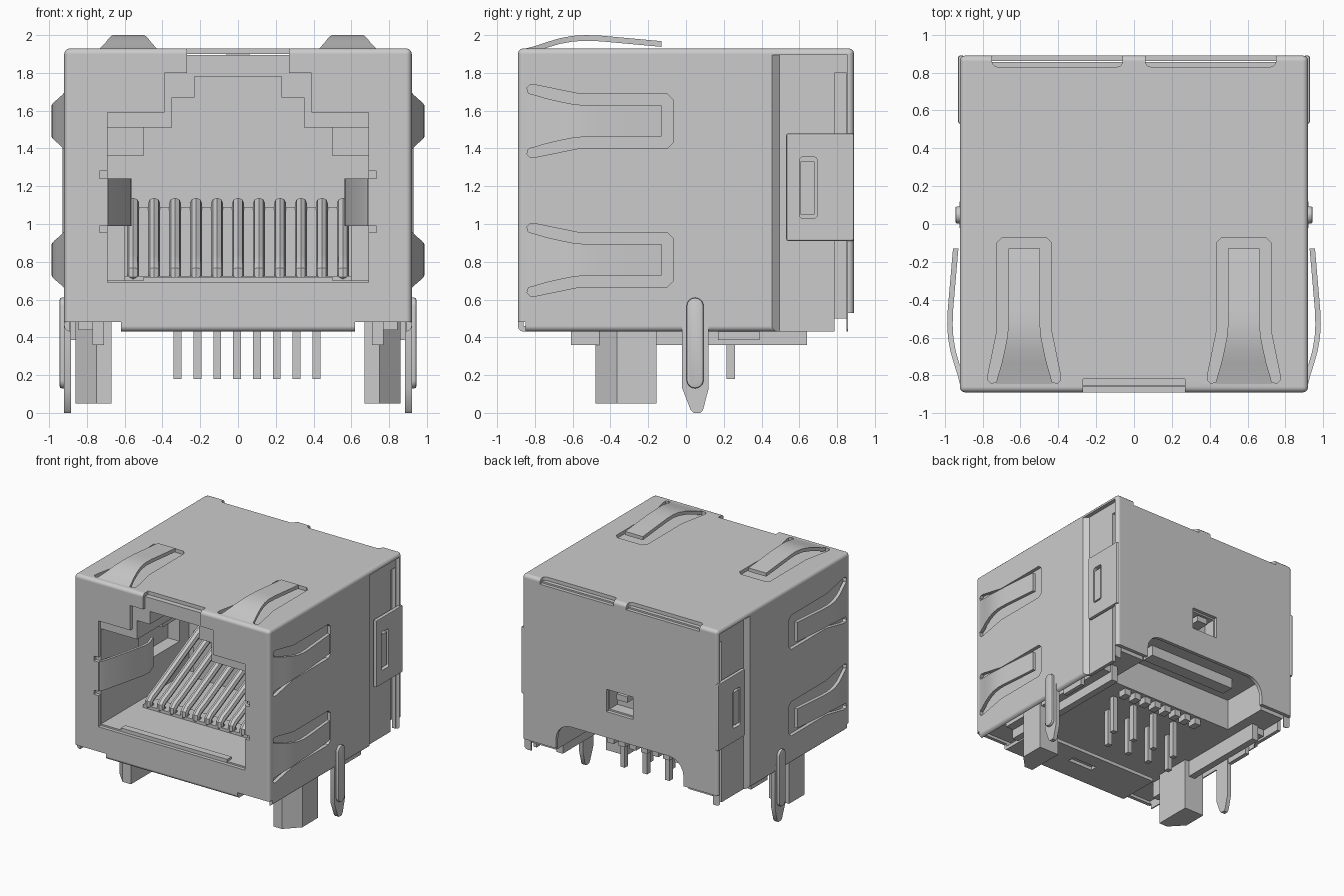
import bpy, bmesh
from math import cos, sin, pi

if "Cube" in bpy.data.objects:
    bpy.data.objects.remove(bpy.data.objects["Cube"])

def mesh_obj(name, verts, faces):
    me = bpy.data.meshes.new(name)
    me.from_pydata(verts, [], faces)
    bm = bmesh.new(); bm.from_mesh(me)
    bmesh.ops.recalc_face_normals(bm, faces=bm.faces)
    bm.to_mesh(me); bm.free()
    ob = bpy.data.objects.new(name, me)
    bpy.context.collection.objects.link(ob)
    return ob

def place_prism(name, pts, lo, hi, f):
    n = len(pts)
    verts = [f(a, b, h) for h in (lo, hi) for a, b in pts]
    faces = [list(range(n)), list(range(n, 2 * n))]
    faces += [[i, (i + 1) % n, n + (i + 1) % n, n + i] for i in range(n)]
    return mesh_obj(name, verts, faces)

AXIS = {'x': lambda a, b, h: (h, a, b), 'y': lambda a, b, h: (a, h, b), 'z': lambda a, b, h: (a, b, h)}

def prism(name, pts, lo, hi, axis):
    return place_prism(name, pts, lo, hi, AXIS[axis])

def box(name, x0, x1, y0, y1, z0, z1):
    return prism(name, [(x0, y0), (x1, y0), (x1, y1), (x0, y1)], min(z0, z1), max(z0, z1), 'z')

def sbox(name, s, x0, x1, *r):
    return box(name, s * x0, s * x1, *r)

def sym(half):
    return half + [(-x, y) for x, y in reversed(half)]

def round_rect(a0, a1, b0, b1, r, n=5):
    pts = []
    for ca, cb, t in ((a1 - r, b1 - r, 0), (a0 + r, b1 - r, 1), (a0 + r, b0 + r, 2), (a1 - r, b0 + r, 3)):
        for i in range(n + 1):
            w = (t + i / n) * pi / 2
            pts.append((ca + r * cos(w), cb + r * sin(w)))
    return pts

def apply(ob, mod):
    bpy.context.view_layer.objects.active = ob
    bpy.ops.object.modifier_apply(modifier=mod.name)

def bevel(ob, w, seg=3):
    m = ob.modifiers.new("bevel", 'BEVEL')
    m.width, m.segments, m.limit_method = w, seg, 'ANGLE'
    m.angle_limit = 1.0
    apply(ob, m)
    return ob

def cut(ob, *cutters):
    for c in cutters:
        m = ob.modifiers.new("cut", 'BOOLEAN')
        m.operation, m.solver, m.object = 'DIFFERENCE', 'EXACT', c
        apply(ob, m)
        bpy.data.objects.remove(c)

def strip(name, secs, f, t=0.03):
    # bent sheet strip: sections of (along, height, half width)
    verts, faces = [], []
    for v, h, w in secs:
        verts += [f(-w, v, h), f(w, v, h), f(w, v, h - t), f(-w, v, h - t)]
    for k in range(len(secs) - 1):
        for i in range(4):
            j = (i + 1) % 4
            faces.append([4 * k + i, 4 * k + j, 4 * k + 4 + j, 4 * k + 4 + i])
    e = len(verts) - 4
    faces += [[0, 1, 2, 3], [e, e + 1, e + 2, e + 3]]
    return mesh_obj(name, verts, faces)

# Metal shell: thin box, stepped in on the rear sides, open at the bottom
shell = prism("shield_shell", sym([(.92, -.89), (.92, .89)]), .43, 1.93, 'z')
bevel(shell, .03)
cut(shell, prism("c", sym([(.89, -.86), (.89, .45), (.855, .49), (.855, .86)]), .3, 1.9, 'z'))
for s in (-1, 1):
    cut(shell, prism("c", [(s * x, y) for x, y in ((1, .45), (.92, .455), (.885, .495), (.885, .855), (1, .855))], .3, 1.895, 'z'))
cut(shell, prism("c", sym([(.69, .69), (.69, 1.59), (.39, 1.59), (.39, 1.8), (.27, 1.8), (.27, 1.97)]), -.95, -.82, 'y'))
cut(shell, box("c", -1, 1, .857, .95, .3, .53),
    prism("c", round_rect(-.6, .6, .2, .75, .14), .8, .95, 'y'),
    box("c", -.125, .125, .8, .95, .97, 1.16))
for s in (-1, 1):
    cut(shell, sbox("c", s, .62, 1, -.95, -.85, .3, .48),
        sbox("c", s, .8, 1, .785, .85, .3, 1.8),
        sbox("c", s, .6, .732, -.95, -.82, .955, .99),
        sbox("c", s, .6, .732, -.95, -.82, 1.24, 1.28),
        prism("c", round_rect(min(s * .06, s * .75), max(s * .06, s * .75), .83, .95, .03), 1.885, 2, 'z'))

# Spring fingers: two on top, two on each side, each in its own slot
slot = sym([(.115, -.07), (.145, -.1), (.145, -.57), (.192, -.8), (.192, -.825), (.175, -.842), (.15, -.835)])
secs = [(-.845, 0, .15), (-.8, .012, .138), (-.74, .032, .12), (-.67, .053, .104), (-.6, .066, .09),
        (-.53, .07, .083), (-.45, .067, .083), (-.13, .038, .083)]
spots = [("top_spring_finger", lambda u, v, h, s=s: (s * .58 + u, v, 1.93 + h)) for s in (-1, 1)]
spots += [("side_spring_finger", lambda u, v, h, s=s, z=z: (s * (.92 + h * .95), v, z + u))
          for s in (-1, 1) for z in (.81, 1.545)]
for name, f in spots:
    cut(shell, place_prism("c", slot, -.033, .1, f))
    strip(name, secs, f)

# Plastic housing with stepped plug cavity and an open rear underside
body = prism("plastic_housing", sym([(.885, -.855), (.885, .445), (.85, .485), (.85, .855)]), .5, 1.895, 'z')
cut(body, prism("c", sym([(.69, .7), (.69, 1.51), (.35, 1.51), (.35, 1.67), (.23, 1.67), (.23, 1.78)]), -1, .33, 'y'),
    box("c", -.12, .12, .75, .95, .98, 1.15),
    box("c", -.62, .62, .44, .95, .3, .77))
for s in (-1, 1):
    cut(body, sbox("c", s, .6, .8, -.35, .2, 1.0, 1.3))
box("rear_latch", -.05, .05, .74, .86, 1.08, 1.13)
box("contact_rest", -.6, .6, .25, .36, .68, 1.09)
box("contact_sill", -.6, .6, -.42, -.28, .69, .725)
box("front_sill", -.5, .5, -.86, -.8, .69, .72)

# Sloping contacts with rounded front ends
for i in range(-5, 6):
    cu = bpy.data.curves.new("contact", 'CURVE')
    cu.dimensions, cu.bevel_depth, cu.bevel_resolution, cu.use_fill_caps = '3D', .032, 2, True
    sp = cu.splines.new('POLY')
    path = [(-.37, .7), (-.4, .73), (-.4, .755), (-.37, .78), (-.3, .81), (.3, 1.11)]
    sp.points.add(len(path) - 1)
    for p, (y, z) in zip(sp.points, path):
        p.co = (i * .111, y, z, 1)
    ob = bpy.data.objects.new("contact", cu)
    bpy.context.collection.objects.link(ob)

# Solder pins in two staggered rows, with a guide comb behind
for i in range(8):
    x = -.32 + i * .105
    box("solder_pin", x - .021, x + .021, *((.215, .26) if i % 2 else (.025, .07)), .18, .52)
    box("guide_tooth", x - .03, x + .03, .34, .42, .445, .51)
box("rear_bottom_bar", -.42, .42, .62, .73, .68, .78)

# Bottom fold of the front plate
plate = box("front_bottom_plate", -.62, .62, -.865, -.5, .43, .46)
cut(plate, box("c", -.12, .12, -.68, -.62, .3, .6))

back_tab = [(.53, .91), (.89, .91), (.89, 1.48), (.53, 1.48)]
smooth_flat = [shell]
for s in (-1, 1):
    # Contact spring folded into the opening
    strip("inner_side_spring", [(-.885, .71, .125), (-.88, .685, .125), (-.84, .665, .125), (-.6, .605, .125),
          (-.45, .57, .125), (-.38, .565, .125), (-.28, .6, .125)],
          lambda u, v, h, s=s: (s * h, v, 1.115 + u), -.022)
    sbox("cavity_ledge", s, .5, .7, -.3, .36, 1.36, 1.52)
    # Rear cover tab wrapping the side, with latch window
    tab = prism("rear_cover_tab", back_tab, *sorted((s * .895, s * .93)), 'x')
    bevel(tab, .012, 2)
    cut(tab, prism("c", round_rect(.6, .695, 1.03, 1.355, .02), *sorted((s * .8, s * 1)), 'x'))
    smooth_flat.append(tab)
    sbox("side_latch", s, .86, .922, .605, .68, 1.05, 1.33)
    # Board lock tab with raised rib
    prism("ground_tab", [(-.02, .5), (-.02, .13), (.025, .015), (.04, 0), (.075, 0), (.09, .015), (.12, .13), (.12, .5)],
          *sorted((s * .885, s * .921)), 'x')
    bevel(prism("ground_tab_rib", round_rect(.003, .093, .13, .61, .044), *sorted((s * .91, s * .944)), 'x'), .01, 2)
    # Locating post, standoff rail and lower fold
    prism("locating_post", [(s * x, y) for x, y in ((.67, -.48), (.75, -.48), (.86, -.365), (.86, -.155), (.67, -.155))],
          .05, .51, 'z')
    sbox("standoff_rail", s, .71, .77, -.61, .64, .36, .51)
    sbox("bottom_rail_web", s, .77, .845, -.6, .62, .44, .51)
    sbox("lower_side_fold", s, .85, .885, .17, .39, .387, .5)

# Convert curves, shade, and keep the sheet metal faces flat
bpy.ops.object.select_all(action='SELECT')
bpy.context.view_layer.objects.active = shell
bpy.ops.object.convert(target='MESH')
bpy.ops.object.shade_smooth_by_angle(angle=.6)
for ob in smooth_flat:
    m = ob.modifiers.new("flat_faces", 'WEIGHTED_NORMAL')
    m.keep_sharp, m.weight = True, 100
    apply(ob, m)
